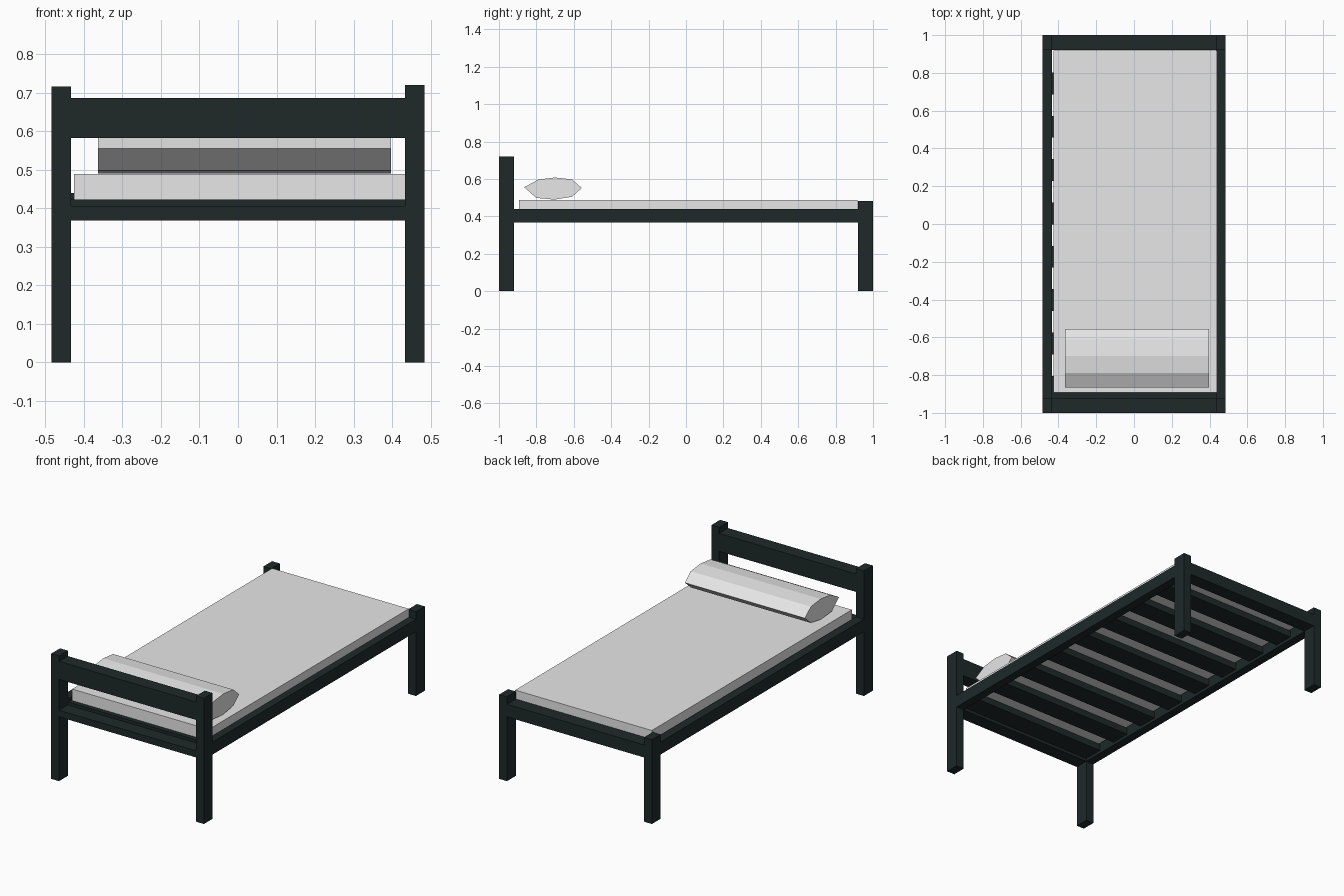
import bpy
import bmesh

if "Cube" in bpy.data.objects:
    bpy.data.objects.remove(bpy.data.objects["Cube"])


def material(name, rgb):
    m = bpy.data.materials.new(name)
    m.diffuse_color = (*rgb, 1)
    m.use_nodes = True
    m.node_tree.nodes["Principled BSDF"].inputs["Base Color"].default_value = m.diffuse_color
    return m


FRAME = material("dark green grey paint", (0.013, 0.022, 0.022))
FABRIC = material("pale grey fabric", (0.8, 0.8, 0.8))


def finish(name, bm, mat):
    bmesh.ops.recalc_face_normals(bm, faces=bm.faces)
    me = bpy.data.meshes.new(name)
    bm.to_mesh(me)
    bm.free()
    me.materials.append(mat)
    ob = bpy.data.objects.new(name, me)
    bpy.context.collection.objects.link(ob)
    return ob


def prism(name, profile, x0, x1, mat):
    """Extrude a (y, z) profile along x."""
    bm = bmesh.new()
    face = bm.faces.new([bm.verts.new((x0, y, z)) for y, z in profile])
    ext = bmesh.ops.extrude_face_region(bm, geom=[face])
    moved = [v for v in ext["geom"] if isinstance(v, bmesh.types.BMVert)]
    bmesh.ops.translate(bm, verts=moved, vec=(x1 - x0, 0, 0))
    return finish(name, bm, mat)


def box(name, x, y, z, mat=FRAME):
    profile = [(y[0], z[0]), (y[1], z[0]), (y[1], z[1]), (y[0], z[1])]
    return prism(name, profile, x[0], x[1], mat)


OUT, IN = 0.484, 0.434      # outer and inner faces of the posts
HEAD = (-1.0, -0.92)
FOOT = (0.92, 1.0)
LOW = 0.368                 # underside of the rails

# Posts and side rails
for side, sx, top in (("left", (-OUT, -IN), 0.717), ("right", (IN, OUT), 0.72)):
    box(side + "_head_post", sx, HEAD, (0, top))
    box(side + "_foot_post", sx, FOOT, (0, 0.483))
    box(side + "_side_rail", sx, (HEAD[1], FOOT[0]), (LOW, 0.44))

# Cross rails and headboard
box("head_rail", (-IN, IN), HEAD, (LOW, 0.406))
box("headboard", (-IN, IN), HEAD, (0.583, 0.686))
box("foot_rail", (-IN, IN), FOOT, (LOW, 0.44))

# Slats under the mattress
for i in range(8):
    y = -0.862 + i * 0.2295
    box(f"slat_{i + 1}", (-IN, IN), (y - 0.058, y + 0.058), (0.385, 0.423))

# Mattress
box("mattress", (-0.426, 0.44), (-0.893, 0.918), (0.423, 0.489), FABRIC)

# Pillow, an eight-sided cushion profile
prism("pillow",
      [(-0.865, 0.556), (-0.80, 0.499), (-0.705, 0.490), (-0.61, 0.505),
       (-0.557, 0.552), (-0.61, 0.598), (-0.70, 0.608), (-0.79, 0.597)],
      -0.364, 0.397, FABRIC)
